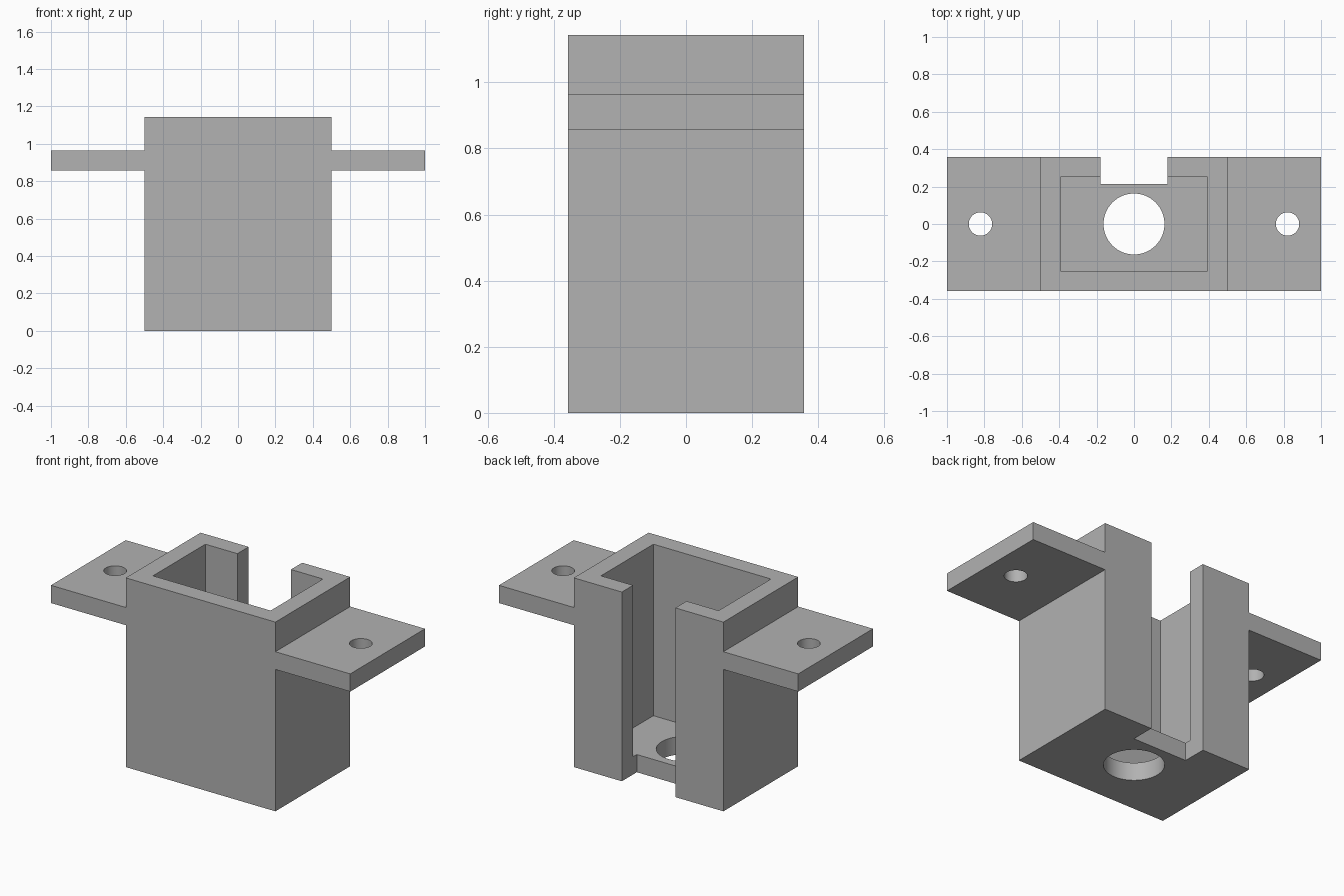
import bpy
import bmesh
from mathutils import Matrix

if "Cube" in bpy.data.objects:
    bpy.data.objects.remove(bpy.data.objects["Cube"], do_unlink=True)

# Main sizes
DEPTH = 0.357           # half depth
HALF_W = 0.5            # half width of the box
TAB_LOW, TAB_HIGH = 0.857, 0.964
HEIGHT = 1.143
WALL = 0.107

grey = bpy.data.materials.new("plain grey")
grey.use_nodes = True
colour = (0.445, 0.445, 0.445, 1)
grey.diffuse_color = colour
grey.node_tree.nodes["Principled BSDF"].inputs["Base Color"].default_value = colour


def to_object(name, bm):
    bmesh.ops.recalc_face_normals(bm, faces=bm.faces)
    mesh = bpy.data.meshes.new(name)
    bm.to_mesh(mesh)
    bm.free()
    mesh.materials.append(grey)
    obj = bpy.data.objects.new(name, mesh)
    bpy.context.collection.objects.link(obj)
    return obj


def box(name, low, high):
    bm = bmesh.new()
    size = [h - l for l, h in zip(low, high)]
    centre = [(h + l) / 2 for l, h in zip(low, high)]
    bmesh.ops.create_cube(bm, size=1, matrix=Matrix.Translation(centre) @ Matrix.Diagonal((*size, 1)))
    return to_object(name, bm)


def rod(name, x, z, radius, height):
    bm = bmesh.new()
    bmesh.ops.create_cone(bm, cap_ends=True, segments=64, radius1=radius, radius2=radius,
                          depth=height, matrix=Matrix.Translation((x, 0, z)))
    return to_object(name, bm)


# Box and mounting tabs: one cross-shaped profile extruded front to back
half = [(HALF_W, 0), (HALF_W, TAB_LOW), (1, TAB_LOW), (1, TAB_HIGH),
        (HALF_W, TAB_HIGH), (HALF_W, HEIGHT)]
outline = half + [(-x, z) for x, z in reversed(half)]
bm = bmesh.new()
face = bm.faces.new([bm.verts.new((x, -DEPTH, z)) for x, z in outline])
extruded = bmesh.ops.extrude_face_region(bm, geom=[face])["geom"]
bmesh.ops.translate(bm, vec=(0, 2 * DEPTH, 0),
                    verts=[v for v in extruded if isinstance(v, bmesh.types.BMVert)])
holder = to_object("holder_body", bm)

# Inner pocket, rear slot, floor hole and screw holes
inner_x, inner_y = HALF_W - WALL, DEPTH - WALL
cutters = [
    box("pocket_cutter", (-inner_x, -inner_y, WALL), (inner_x, inner_y, 1.4)),
    box("slot_cutter", (-0.179, 0.214, -0.2), (0.179, 0.6, 1.4)),
    rod("floor_hole_cutter", 0, 0, 0.163, 0.5),
]
for side, sign in (("left", 1), ("right", -1)):
    cutters.append(rod(side + "_screw_hole_cutter", sign * 0.821, 0.91, 0.0625, 0.4))

bpy.context.view_layer.objects.active = holder
for cutter in cutters:
    mod = holder.modifiers.new(cutter.name, 'BOOLEAN')
    mod.operation = 'DIFFERENCE'
    mod.solver = 'EXACT'
    mod.object = cutter
    bpy.ops.object.modifier_apply(modifier=mod.name)
    bpy.data.objects.remove(cutter, do_unlink=True)

# Smooth hole walls, crisp edges
bpy.ops.object.select_all(action='DESELECT')
holder.select_set(True)
bpy.ops.object.shade_smooth_by_angle(angle=0.5)
